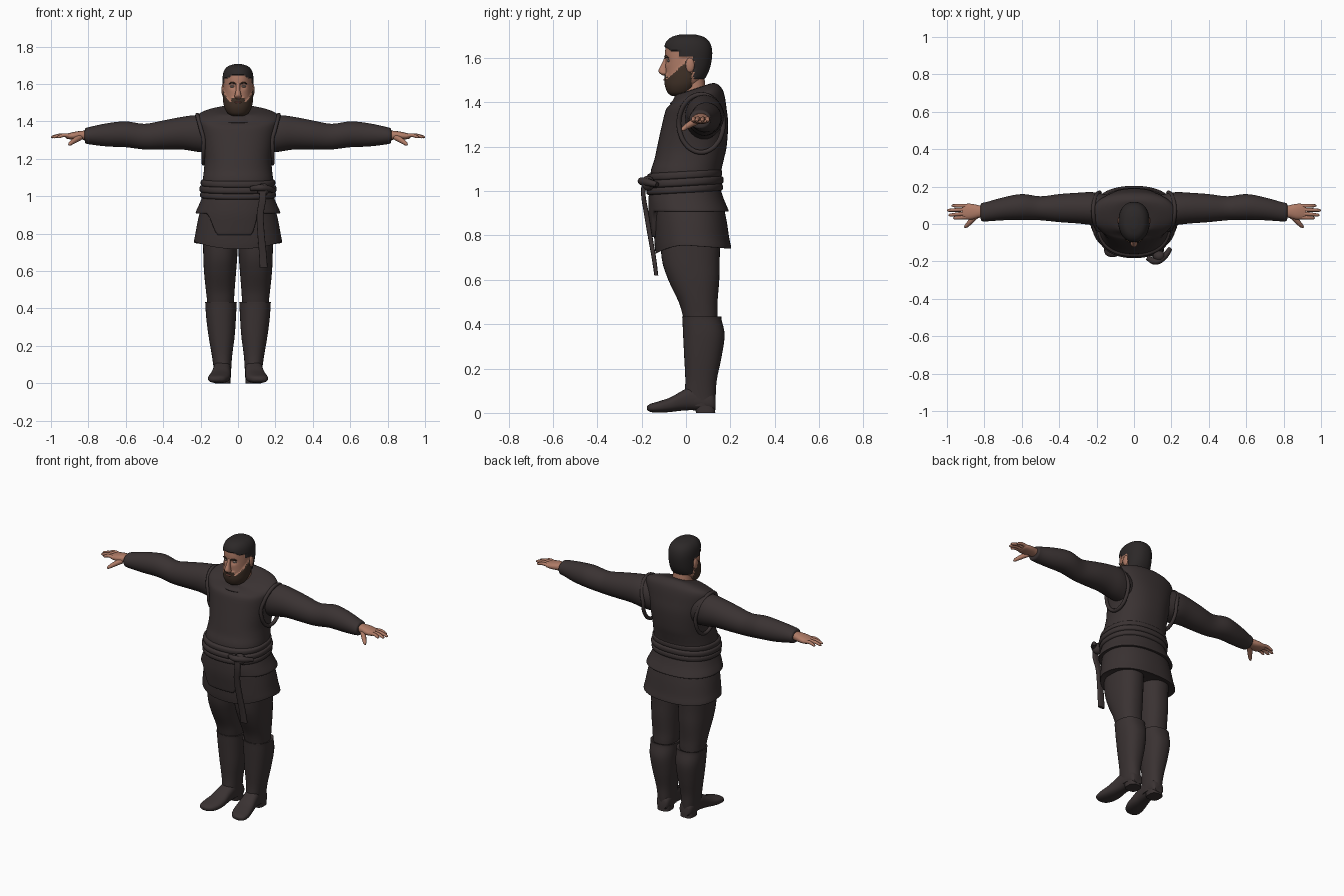
import bpy, bmesh, math
from mathutils import Vector

if "Cube" in bpy.data.objects:
    bpy.data.objects.remove(bpy.data.objects["Cube"])


def material(name, rgb):
    m = bpy.data.materials.new(name)
    m.use_nodes = True
    m.diffuse_color = (*rgb, 1)
    bsdf = m.node_tree.nodes["Principled BSDF"]
    bsdf.inputs["Base Color"].default_value = (*rgb, 1)
    bsdf.inputs["Roughness"].default_value = 0.8
    return m


CLOTH = material("dark_cloth", (.042, .032, .032))
SKIN = material("skin", (.43, .2, .135))
HAIR = material("black_hair", (.025, .021, .021))
BEARD = material("brown_beard", (.05, .03, .02))
LIP = material("lip", (.3, .11, .085))
EYE = material("eye", (.3, .25, .22))


def finish(name, bm, mats, angle=50):
    bmesh.ops.recalc_face_normals(bm, faces=bm.faces)
    me = bpy.data.meshes.new(name)
    bm.to_mesh(me)
    bm.free()
    for m in mats:
        me.materials.append(m)
    me.shade_smooth()
    me.set_sharp_from_angle(angle=math.radians(angle))
    ob = bpy.data.objects.new(name, me)
    bpy.context.collection.objects.link(ob)
    return ob


def spline(rings, steps):
    """Smooth in-between rings through the given ones."""
    pts = [Vector(r) for r in rings]
    pts = [pts[0]] + pts + [pts[-1]]
    out = []
    for a, b, c, d in zip(pts, pts[1:], pts[2:], pts[3:]):
        for i in range(steps):
            t = i / steps
            out.append(b + (c - a) * (t / 2) + (a * 2 - b * 5 + c * 4 - d) * (t * t / 2)
                       + (b * 3 - a - c * 3 + d) * (t ** 3 / 2))
    return out + [pts[-1]]


def loft(name, rings, axis="z", mat=CLOTH, n=36, p=2.3, steps=4, side=1, shape=None, build=True):
    """Skin along an axis; a ring is (position, u min, u max, v min, v max)."""
    bm = bmesh.new()
    loops = []
    for pos, u0, u1, v0, v1 in spline(rings, steps):
        loop = []
        for k in range(n):
            a = 2 * math.pi * k / n
            c, s = math.cos(a), math.sin(a)
            u = (u0 + u1) / 2 + (u1 - u0) / 2 * math.copysign(abs(c) ** (2 / p), c)
            v = (v0 + v1) / 2 + (v1 - v0) / 2 * math.copysign(abs(s) ** (2 / p), s)
            co = {"x": (pos, u, v), "y": (u, pos, v), "z": (u, v, pos)}[axis]
            if shape:
                co = shape(*co)
            loop.append(bm.verts.new((co[0] * side, co[1], co[2])))
        loops.append(loop)
    for A, B in zip(loops, loops[1:]):
        for k in range(n):
            j = (k + 1) % n
            bm.faces.new((A[k], A[j], B[j], B[k]))
    bm.faces.new(loops[0])
    bm.faces.new(loops[-1])
    return finish(name, bm, [mat]) if build else bm


def wide(*rings):
    """Symmetric rings written as (z, half width, front y, back y)."""
    return [(z, -w, w, f, b) for z, w, f, b in rings]


def ball(name, at, size, mat):
    bm = bmesh.new()
    bmesh.ops.create_uvsphere(bm, u_segments=20, v_segments=12, radius=1)
    for v in bm.verts:
        v.co = Vector(a + c * s for a, c, s in zip(at, v.co, size))
    return finish(name, bm, [mat])


def tube(name, points, radii, mat, cyclic=False):
    cu = bpy.data.curves.new(name, "CURVE")
    cu.dimensions = "3D"
    cu.bevel_depth, cu.bevel_resolution, cu.resolution_u = 1, 3, 5
    cu.use_fill_caps = True
    sp = cu.splines.new("BEZIER")
    sp.bezier_points.add(len(points) - 1)
    sp.use_cyclic_u = cyclic
    for bp, co, r in zip(sp.bezier_points, points, radii):
        bp.co, bp.radius = co, r
        bp.handle_left_type = bp.handle_right_type = "AUTO"
    cu.materials.append(mat)
    ob = bpy.data.objects.new(name, cu)
    bpy.context.collection.objects.link(ob)


def ramp(a, b, x):
    t = min(1, max(0, (x - a) / (b - a)))
    return t * t * (3 - 2 * t)


# Head: one skin whose hair and beard regions are raised and coloured
def is_hair(x, y, z):
    front = 1.646 - .015 * ramp(.03, .06, abs(x))
    if y < -.03:
        return z > front
    return z > (1.605 if y < .035 else 1.505)


def is_beard(x, y, z):
    if y > .025 or is_hair(x, y, z):
        return False
    mouth = abs(x) < .036 and y < -.05 and z < 1.528
    return mouth or z < 1.503 + .95 * max(0, y + .085)


def sockets(x, y, z):
    if y < -.03:
        for e in (-.03, .03):
            y += .011 * math.exp(-((x - e) / .017) ** 2 - ((z - 1.587) / .012) ** 2)
    return x * (1 - .1 * ramp(0, -.1, y)), y, z


bm = loft("head", wide((1.434, .025, -.06, -.01), (1.446, .05, -.077, .02), (1.475, .067, -.089, .05),
                       (1.51, .074, -.091, .08), (1.55, .076, -.092, .1), (1.6, .077, -.094, .111),
                       (1.64, .076, -.093, .111), (1.67, .068, -.084, .1), (1.69, .05, -.06, .076),
                       (1.7, .02, -.025, .04)), n=72, steps=7, shape=sockets, build=False)
bm.normal_update()
bmesh.ops.recalc_face_normals(bm, faces=bm.faces)
for v, nrm in [(v, v.normal.copy()) for v in bm.verts]:
    if is_hair(*v.co) or is_beard(*v.co):
        v.co += nrm * .006
for f in bm.faces:
    c = f.calc_center_median()
    f.material_index = 1 if is_hair(*c) else 2 if is_beard(*c) else 0
finish("head", bm, [SKIN, HAIR, BEARD])
loft("neck", wide((1.38, .07, -.04, .1), (1.45, .06, -.035, .09), (1.54, .055, -.03, .08)), mat=SKIN)
loft("nose", wide((1.521, .01, -.105, -.08), (1.531, .019, -.119, -.08), (1.545, .016, -.124, -.08),
                  (1.575, .01, -.109, -.08), (1.605, .011, -.096, -.08)), mat=SKIN, n=20)
ball("lower_lip", (0, -.095, 1.502), (.018, .007, .005), LIP)
for s, tag in ((1, "left"), (-1, "right")):
    ball(tag + "_ear", (s * .079, .018, 1.568), (.01, .02, .033), SKIN)
    ball(tag + "_eye", (s * .03, -.076, 1.587), (.013, .009, .006), EYE)
    tube(tag + "_eyebrow", [(s * .013, -.095, 1.601), (s * .03, -.092, 1.607), (s * .047, -.08, 1.601)],
         (.003, .005, .003), BEARD)


# Tunic, collar and armhole trim
def slope(x, y, z):
    return x, y, z + (y - .05) * .33 * ramp(1.36, 1.46, z)


loft("tunic_body", wide((.98, .185, -.155, .155), (1.08, .188, -.16, .158), (1.14, .182, -.143, .17),
                        (1.2, .18, -.13, .183), (1.3, .195, -.108, .19), (1.37, .212, -.09, .183),
                        (1.415, .222, -.068, .172), (1.44, .2, -.055, .155), (1.46, .13, -.045, .13),
                        (1.465, .07, -.035, .11)), n=56, shape=slope)
loft("collar", wide((1.41, .108, -.07, .14), (1.425, .107, -.072, .142), (1.445, .092, -.058, .124),
                    (1.462, .083, -.05, .115), (1.465, .07, -.042, .1)), shape=slope)
for s, tag in ((1, "left"), (-1, "right")):
    angles = [math.tau * k / 16 for k in range(16)]
    tube(tag + "_armhole_trim",
         [(s * (.184 + .034 * max(0, math.sin(a))), .068 + .1 * math.cos(a), 1.305 + .13 * math.sin(a))
          for a in angles], [.011] * 16, CLOTH, cyclic=True)

# Arms and hands
FINGERS = (("index", .036, .032, .967), ("middle", .056, .048, .992),
           ("ring", .077, .073, 1.0), ("little", .097, .098, .975))
for s, tag in ((1, "left"), (-1, "right")):
    loft(tag + "_sleeve", [(.14, 0, .155, 1.23, 1.42), (.22, -.005, .17, 1.238, 1.433),
                           (.3, .003, .167, 1.25, 1.424), (.4, .01, .16, 1.25, 1.405),
                           (.5, .02, .148, 1.25, 1.387), (.6, .022, .16, 1.262, 1.4),
                           (.7, .02, .142, 1.266, 1.39), (.79, .014, .117, 1.277, 1.371),
                           (.815, .017, .112, 1.283, 1.363), (.82, .03, .1, 1.3, 1.35)],
         axis="x", side=s, p=2)
    loft(tag + "_palm", [(.8, .035, .095, 1.3, 1.35), (.83, .033, .1, 1.302, 1.35),
                         (.87, .024, .108, 1.302, 1.345), (.905, .026, .107, 1.305, 1.337),
                         (.92, .032, .1, 1.31, 1.332)], axis="x", mat=SKIN, side=s, n=24)
    for finger, y0, y1, tip in FINGERS:
        tube(f"{tag}_{finger}_finger", [(s * .895, y0, 1.322), (s * (.9 + tip) / 2, (y0 + y1) / 2, 1.326),
                                        (s * (tip - .008), y1, 1.317), (s * tip, y1, 1.315)],
             (.011, .01, .008, .003), SKIN)
    tube(tag + "_thumb", [(s * .845, .045, 1.315), (s * .875, .012, 1.297), (s * .898, -.012, 1.28),
                          (s * .905, -.018, 1.273)], (.017, .014, .01, .004), SKIN)


# Skirt: lower tier, and an upper tier with a front flap
def hem(x, y, z):
    drop = .045 * max(0, -y / .15) ** 2 if y < 0 else .015 * y / .2
    return x, y, z - drop * ramp(.93, .76, z)


def flap(x, y, z):
    t = ramp(.985, .91, z)
    if y < -.03:
        z -= .115 * t * ramp(-.17, -.105, x) * ramp(.115, .07, x)
        y += .1 * max(0, .9 - z)
    return x, y, z


loft("lower_skirt", wide((.95, .195, -.15, .165), (.87, .215, -.146, .183), (.8, .228, -.142, .195),
                         (.765, .235, -.138, .203), (.755, .232, -.134, .2), (.765, .2, -.11, .17)),
     n=72, shape=hem)
loft("upper_skirt", wide((1.0, .19, -.165, .158), (.96, .206, -.17, .172), (.925, .222, -.168, .187),
                         (.912, .226, -.166, .192), (.907, .222, -.16, .188), (.912, .2, -.14, .165)),
     n=96, shape=flap)


# Belt: wound rolls, knot and hanging end
def lean(x, y, z):
    return x, y, z + .06 * y


for name, z, h, g in (("upper_belt", 1.072, .018, 0), ("middle_belt", 1.04, .02, .006),
                      ("lower_belt", 1.008, .018, .003)):
    loft(name, wide((z - h, .185, -.16, .152), (z - h * .6, .198 + g, -.174 - g, .162 + g),
                    (z + h * .6, .198 + g, -.174 - g, .162 + g), (z + h, .185, -.16, .152)),
         n=56, shape=lean)
ball("belt_knot", (.135, -.172, 1.035), (.034, .03, .034), CLOTH)
tube("belt_loop", [(.07, -.18, 1.04), (.115, -.2, 1.045), (.16, -.175, 1.04), (.195, -.13, 1.03)],
     (.014, .018, .018, .012), CLOTH)
loft("belt_end", [(1.04, .115, .15, -.2, -.18), (.98, .112, .15, -.202, -.182), (.9, .1, .137, -.19, -.168),
                  (.8, .104, .142, -.173, -.152), (.7, .112, .152, -.155, -.135),
                  (.62, .116, .158, -.143, -.125)], p=4, n=24)

# Legs and boots
for s, tag in ((1, "left"), (-1, "right")):
    loft(tag + "_trouser_leg", [(.88, .0, .19, -.12, .16), (.7, .003, .186, -.11, .152),
                                (.6, .01, .182, -.08, .15), (.5, .018, .172, -.033, .142),
                                (.44, .022, .165, -.015, .142), (.38, .03, .16, 0, .14)], side=s)
    loft(tag + "_boot_shaft", [(.425, .03, .155, 0, .14), (.434, .008, .174, -.016, .158),
                               (.42, .008, .174, -.016, .16), (.35, .011, .17, -.013, .174),
                               (.25, .018, .157, -.008, .16), (.15, .031, .14, -.003, .139),
                               (.08, .036, .13, -.006, .134), (.03, .038, .125, 0, .13)], side=s)
    loft(tag + "_boot_foot", [(.132, .05, .11, .012, .07), (.11, .038, .124, .008, .1),
                              (.03, .038, .13, .012, .12), (-.02, .04, .138, .01, .098),
                              (-.07, .04, .15, .004, .07), (-.12, .048, .16, .001, .053),
                              (-.16, .07, .155, .004, .041), (-.176, .1, .13, .014, .03)],
         axis="y", side=s, p=2.5)
    loft(tag + "_boot_heel", [(0, .04, .122, .045, .132), (.03, .04, .122, .04, .13)], p=3, side=s)
